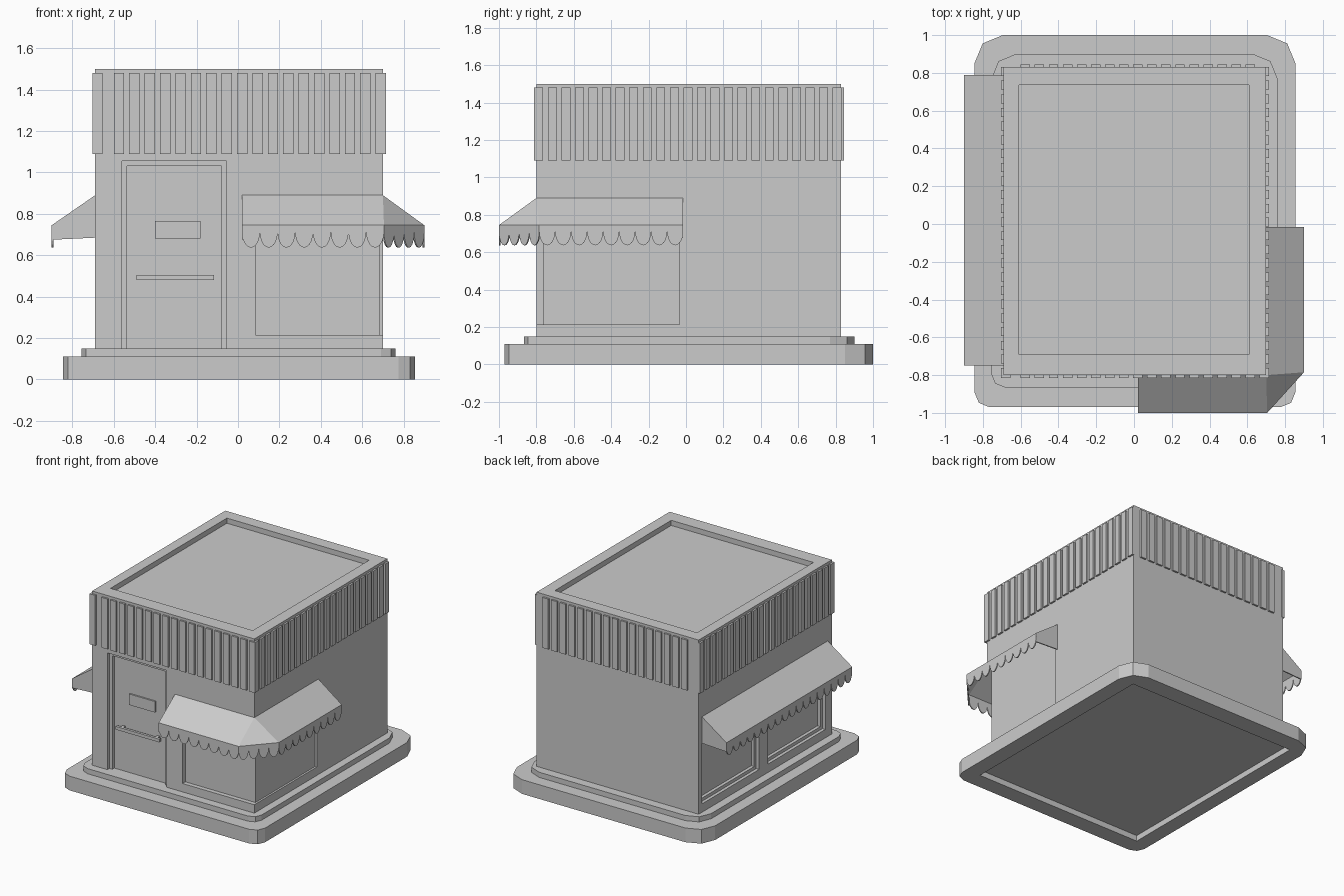
import bpy, bmesh, math
from mathutils import Vector

if "Cube" in bpy.data.objects:
    bpy.data.objects.remove(bpy.data.objects["Cube"])


def mesh_object(name, verts, faces):
    me = bpy.data.meshes.new(name)
    me.from_pydata(verts, [], faces)
    ob = bpy.data.objects.new(name, me)
    bpy.context.collection.objects.link(ob)
    return ob


def prism(name, outline, z0, z1):
    n = len(outline)
    verts = [(x, y, z0) for x, y in outline] + [(x, y, z1) for x, y in outline]
    faces = [list(range(n))[::-1], list(range(n, 2 * n))]
    faces += [(i, (i + 1) % n, n + (i + 1) % n, n + i) for i in range(n)]
    return mesh_object(name, verts, faces)


def box(name, x0, x1, y0, y1, z0, z1):
    return prism(name, [(x0, y0), (x1, y0), (x1, y1), (x0, y1)], z0, z1)


def rounded(x0, x1, y0, y1, front, back):
    # rectangle whose corners are two-segment arcs
    pts = []
    for cx, cy, r, a in ((x0 + front, y0 + front, front, 180), (x1 - front, y0 + front, front, 270),
                         (x1 - back, y1 - back, back, 0), (x0 + back, y1 - back, back, 90)):
        for k in range(3):
            t = math.radians(a + 45 * k)
            pts.append((cx + r * math.cos(t), cy + r * math.sin(t)))
    return pts


def cut(ob, boxes):
    cutters = []
    for b in boxes:
        c = box("cutter", *b)
        c.hide_render = True
        m = ob.modifiers.new("cut", 'BOOLEAN')
        m.operation, m.solver, m.object = 'DIFFERENCE', 'EXACT', c
        cutters.append(c)
    bpy.context.view_layer.update()
    dg = bpy.context.evaluated_depsgraph_get()
    me = bpy.data.meshes.new_from_object(ob.evaluated_get(dg))
    ob.modifiers.clear()
    ob.data = me
    for c in cutters:
        bpy.data.objects.remove(c)


# Pavement base with hollow underside, and the step on top of it
pavement = prism("pavement", rounded(-0.845, 0.855, -0.97, 1.0, 0.08, 0.15), 0, 0.11)
cut(pavement, [(-0.73, 0.73, -0.84, 0.86, -0.1, 0.045)])
prism("step", rounded(-0.755, 0.76, -0.865, 0.90, 0.07, 0.13), 0.10, 0.15)

# Building body with roof, door and window recesses
X0, X1, Y0, Y1 = -0.69, 0.70, -0.80, 0.83
body = box("building", X0, X1, Y0, Y1, 0.12, 1.5)
recesses = [
    (-0.61, 0.61, -0.69, 0.735, 1.46, 1.6),           # roof
    (-0.56, -0.055, -0.9, -0.775, 0.10, 1.055),       # door frame
    (-0.535, -0.08, -0.9, -0.75, 0.09, 1.03),         # door panel
    (0.085, 0.8, -0.9, -0.765, 0.215, 0.88),          # corner window, front
    (0.685, 0.81, -0.91, -0.035, 0.215, 0.88),        # corner window, side
]
for y0, y1 in ((-0.72, -0.02), (0.09, 0.79)):         # left windows
    recesses.append((-0.8, -0.665, y0, y1, 0.215, 0.88))
    recesses.append((-0.81, -0.64, y0 + 0.025, y1 - 0.025, 0.24, 0.855))
cut(body, recesses)

# Door handle bar with two mounts, and a blank hanging sign
box("door_handle", -0.49, -0.115, -0.80, -0.78, 0.48, 0.505)
for x in (-0.46, -0.165):
    box("handle_mount", x, x + 0.02, -0.785, -0.745, 0.483, 0.502)
box("door_sign", -0.40, -0.18, -0.762, -0.745, 0.68, 0.765)

# Slatted cladding below the roof edge
D, W, Z0, Z1 = 0.014, 0.05, 1.09, 1.48
E = 0.01
box("front_slat", X0 - D, -0.655, Y0 - D, Y0 + E, Z0, Z1)
for i in range(18):
    x = -0.60 + i * 0.0744
    box("front_slat", x, x + W, Y0 - D, Y0 + E, Z0, Z1)
for i in range(17):
    x = -0.60 + i * 0.0744
    box("back_slat", x, x + W, Y1 - E, Y1 + D, Z0, Z1)
for i in range(23):
    y = -0.811 + i * 0.0725
    box("right_slat", X1 - E, X1 + D, y, y + W * 0.95, Z0, Z1)
    box("left_slat", X0 - D, X0 + E, y, y + W * 0.95, Z0, Z1)


def awning(name, wall, outer, counts):
    # wall and outer lines have equal length; a repeated wall point makes a corner triangle
    top, lip, cusp, low, base = 0.89, 0.745, 0.712, 0.637, 0.685
    verts, faces = [], []

    def face(pts):
        k = len(verts)
        verts.extend(pts)
        faces.append(list(range(k, k + len(pts))))

    def at(p, z):
        return (p[0], p[1], z)

    for i, n in enumerate(counts):
        a, b, wa, wb = outer[i], outer[i + 1], wall[i], wall[i + 1]
        slope = [at(a, lip), at(b, lip), at(wb, top)]
        if wa != wb:
            slope.append(at(wa, top))
        face(slope)
        # scalloped valance
        va, vb = Vector(a), Vector(b)
        edge = [at(a, lip)]
        for s in range(n):
            for k in range(10):
                t = math.pi * k / 10
                u = (s + 0.5 - 0.5 * math.cos(t)) / n
                edge.append(at(va.lerp(vb, u), cusp - (cusp - low) * math.sin(t)))
        edge += [at(b, cusp), at(b, lip)]
        face(edge)
    # end panels
    for w, o, step in ((wall[0], outer[0], 1), (wall[-1], outer[-1], -1)):
        face([at(w, top), at(w, base), at(o, base - 0.01), at(o, lip)][::step])
    ob = mesh_object(name, verts, faces)
    bm = bmesh.new()
    bm.from_mesh(ob.data)
    bmesh.ops.remove_doubles(bm, verts=bm.verts, dist=0.0005)
    bm.to_mesh(ob.data)
    bm.free()
    m = ob.modifiers.new("thickness", 'SOLIDIFY')
    m.thickness, m.offset = 0.008, -1


awning("corner_awning",
       [(0.02, Y0), (X1, Y0), (X1, Y0), (X1, -0.015)],
       [(0.02, -1.0), (0.705, -1.0), (0.90, -0.785), (0.90, -0.015)],
       [8, 4, 9])
awning("left_awning", [(X0, 0.79), (X0, -0.75)], [(-0.90, 0.79), (-0.90, -0.75)], [18])
